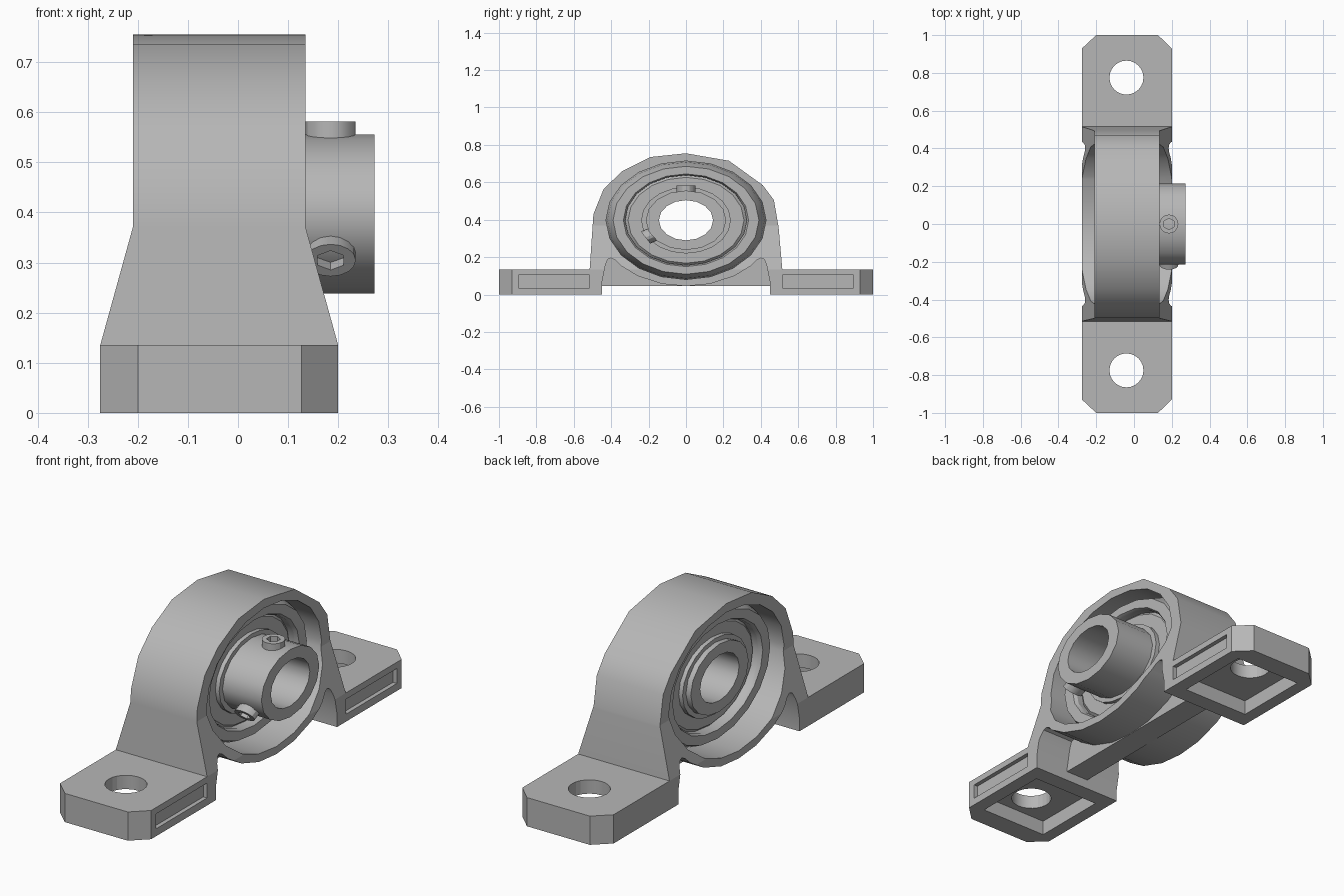
import bpy, bmesh
from math import pi, sin, cos, radians
from mathutils import Matrix, Vector

cube = bpy.data.objects.get("Cube")
if cube:
    bpy.data.objects.remove(cube, do_unlink=True)

metal = bpy.data.materials.new("cast grey metal")
metal.use_nodes = True
GREY = (0.47, 0.47, 0.47, 1)
metal.diffuse_color = GREY
metal.node_tree.nodes["Principled BSDF"].inputs["Base Color"].default_value = GREY

MID_X, AXIS_Z, SQUASH = -0.04, 0.397, 0.74
# Bearing parts are turned about the x axis, then flattened in height
BEARING = Matrix.Translation((0, 0, AXIS_Z)) @ Matrix.Scale(SQUASH, 4, (0, 0, 1))


def make_object(name, bm):
    bmesh.ops.recalc_face_normals(bm, faces=bm.faces)
    mesh = bpy.data.meshes.new(name)
    bm.to_mesh(mesh)
    bm.free()
    mesh.materials.append(metal)
    ob = bpy.data.objects.new(name, mesh)
    bpy.context.collection.objects.link(ob)
    return ob


def prism(name, points, axis, lo, hi):
    """Extrude a 2D outline along the given axis."""
    bm = bmesh.new()

    def place(a, b, h):
        return {"x": (h, a, b), "y": (a, h, b), "z": (a, b, h)}[axis]

    face = bm.faces.new([bm.verts.new(place(a, b, lo)) for a, b in points])
    new = bmesh.ops.extrude_face_region(bm, geom=[face])["geom"]
    shift = Vector(place(0, 0, hi - lo))
    bmesh.ops.translate(bm, vec=shift, verts=[v for v in new if isinstance(v, bmesh.types.BMVert)])
    return make_object(name, bm)


def box(name, x, y, z):
    return prism(name, [(x[0], y[0]), (x[1], y[0]), (x[1], y[1]), (x[0], y[1])], "z", *z)


def turned(name, profile, sides, matrix):
    """Revolve a closed (radius, x) profile about the x axis."""
    bm = bmesh.new()
    rings = []
    for i in range(sides):
        a = 2 * pi * i / sides
        rings.append([bm.verts.new((x, r * cos(a), r * sin(a))) for r, x in profile])
    n = len(profile)
    for i in range(sides):
        p, q = rings[i], rings[(i + 1) % sides]
        for j in range(n):
            k = (j + 1) % n
            bm.faces.new((p[j], p[k], q[k], q[j]))
    bm.transform(matrix)
    return make_object(name, bm)


def rod(name, radius, lo, hi, sides, matrix):
    points = [(radius * cos(2 * pi * i / sides), radius * sin(2 * pi * i / sides)) for i in range(sides)]
    ob = prism(name, points, "x", lo, hi)
    ob.data.transform(matrix)
    return ob


def carve(ob, cutter, operation="DIFFERENCE"):
    cutter.hide_render = True
    mod = ob.modifiers.new("carve", "BOOLEAN")
    mod.operation, mod.solver, mod.object = operation, "EXACT", cutter
    bpy.context.view_layer.objects.active = ob
    bpy.ops.object.modifier_apply(modifier=mod.name)
    bpy.data.objects.remove(cutter, do_unlink=True)


def smooth(ob):
    bpy.ops.object.select_all(action="DESELECT")
    ob.select_set(True)
    bpy.context.view_layer.objects.active = ob
    bpy.ops.object.shade_smooth_by_angle(angle=radians(31))
    for face in ob.data.polygons:
        if abs(face.normal.x) > 0.9:
            face.use_smooth = False


# Housing: side outline with feet, arch and the rounded notches beside the ring
arch = [(0.515, 0.135), (0.495, 0.36), (0.47, 0.505), (0.41, 0.585), (0.23, 0.715), (0, 0.755),
        (-0.19, 0.735), (-0.34, 0.66), (-0.44, 0.565), (-0.495, 0.43), (-0.515, 0.135)]
under = [(0.45, 0), (0.45, 0.06), (0.43, 0.16), (0.418, 0.188), (0.40, 0.195),
         (0.38, 0.185), (0.35, 0.155), (0.26, 0.10), (0.13, 0.057)]
bottom = [(-y, z) for y, z in under] + [(0, 0.045)] + under[::-1]
outline = [(1.1, 0), (1.1, 0.135)] + arch + [(-1.1, 0.135), (-1.1, 0)] + bottom
housing = prism("housing", outline, "x", -0.5, 0.5)

# Taper from the wide feet to the narrow arch
taper = [(-0.275, -0.1), (0.2, -0.1), (0.2, 0.135), (0.135, 0.37), (0.135, 1),
         (-0.21, 1), (-0.21, 0.37), (-0.275, 0.135)]
carve(housing, prism("taper_cutter", taper, "y", -2, 2), "INTERSECT")

# Clipped corners at the ends of the feet
clip = [(0.127, 1), (0.3, 0.834), (0.3, -0.834), (0.127, -1),
        (-0.2, -1), (-0.375, -0.837), (-0.375, 0.837), (-0.2, 1)]
carve(housing, prism("corner_cutter", clip, "z", -1, 2), "INTERSECT")

# Bearing seat
carve(housing, rod("seat_cutter", 0.428, -0.5, 0.5, 20, BEARING))

# Bolt holes, underside pockets and side panels in both feet
for s in (-1, 1):
    y0, y1 = sorted((s * 0.53, s * 0.90))
    carve(housing, box("pocket_cutter", (-0.215, 0.135), (y0, y1), (-0.1, 0.07)))
    y0, y1 = sorted((s * 0.515, s * 0.895))
    carve(housing, box("panel_cutter", (0.18, 0.3), (y0, y1), (0.035, 0.105)))
    upright = Matrix.Translation((MID_X, s * 0.775, 0)) @ Matrix.Rotation(-pi / 2, 4, "Y")
    carve(housing, rod("bolt_cutter", 0.09, -0.1, 0.3, 24, upright))
smooth(housing)

# Thin web under the ring, joining the feet
half = [(0.46, 0.045), (0.46, 0.21), (0.38, 0.20), (0.35, 0.18), (0.26, 0.12), (0.13, 0.075)]
web = prism("under_web", half + [(0, 0.065)] + [(-y, z) for y, z in half[::-1]], "x",
            MID_X - 0.06, MID_X + 0.06)

# Bearing: rounded outer race, recessed seal, inner race and long collar
parts = [
    turned("outer_race", [(0.335, -0.165), (0.39, -0.165), (0.42, -0.11), (0.432, MID_X), (0.42, 0.03),
                          (0.39, 0.085), (0.335, 0.085), (0.325, 0.07), (0.325, -0.15)], 20, BEARING),
    turned("bearing_seal", [(0.23, -0.13), (0.31, -0.13), (0.33, -0.115), (0.33, 0.035),
                            (0.31, 0.05), (0.23, 0.05)], 20, BEARING),
    turned("inner_race", [(0.2, -0.15), (0.24, -0.15), (0.24, 0.07), (0.2, 0.07)], 20, BEARING),
    turned("shaft_collar", [(0.145, -0.175), (0.215, -0.175), (0.215, 0.272), (0.145, 0.272)], 16, BEARING),
]

# Two set screws with hexagon sockets, a third of a turn apart
for name, angle in (("top_set_screw", 0), ("side_set_screw", 120)):
    place = (BEARING @ Matrix.Rotation(radians(angle), 4, "X")
             @ Matrix.Translation((0.185, 0, 0)) @ Matrix.Rotation(-pi / 2, 4, "Y"))
    screw = rod(name, 0.05, 0.17, 0.25, 16, place)
    carve(screw, rod("socket_cutter", 0.03, 0.205, 0.3, 6, place))
    parts.append(screw)

for part in parts:
    smooth(part)
